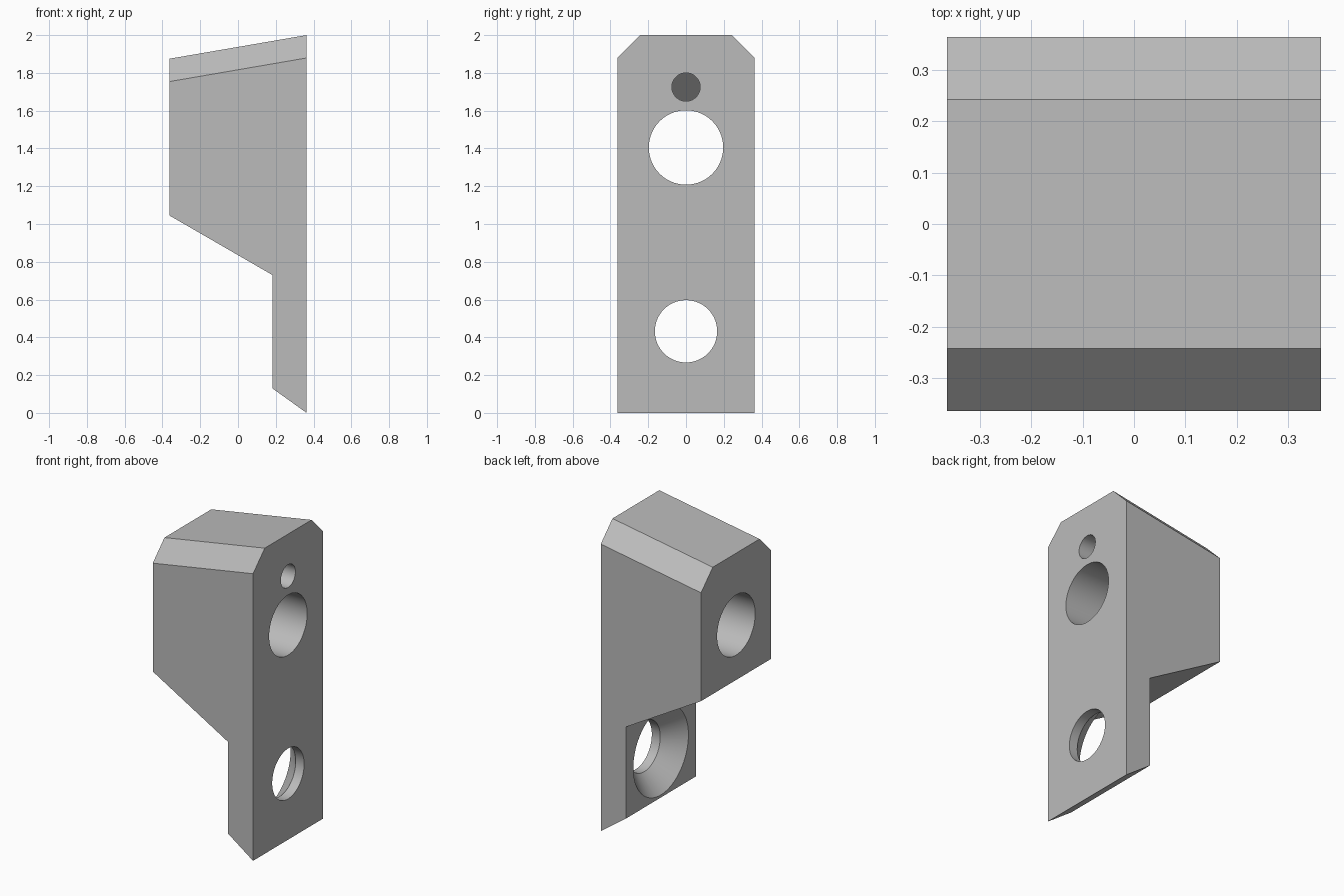
import bpy, bmesh
from math import cos, sin, tau, radians

if "Cube" in bpy.data.objects:
    bpy.data.objects.remove(bpy.data.objects["Cube"])

HALF = 0.363       # half of the block's width and depth
CHAMFER = 0.121    # size of the bevels along the roof

grey = bpy.data.materials.new("plain grey")
grey.use_nodes = True
colour = (0.5, 0.5, 0.5, 1)
grey.diffuse_color = colour
grey.node_tree.nodes["Principled BSDF"].inputs["Base Color"].default_value = colour


def loft(name, sections):
    """Join equal-length point rings into a closed solid."""
    bm = bmesh.new()
    rings = [[bm.verts.new(p) for p in s] for s in sections]
    for a, b in zip(rings, rings[1:]):
        for i in range(len(a)):
            j = (i + 1) % len(a)
            bm.faces.new((a[i], a[j], b[j], b[i]))
    bm.faces.new(rings[0])
    bm.faces.new(rings[-1])
    bmesh.ops.recalc_face_normals(bm, faces=bm.faces)
    bmesh.ops.dissolve_limit(bm, angle_limit=radians(0.5), verts=bm.verts, edges=bm.edges)
    mesh = bpy.data.meshes.new(name)
    bm.to_mesh(mesh)
    bm.free()
    mesh.materials.append(grey)
    obj = bpy.data.objects.new(name, mesh)
    bpy.context.collection.objects.link(obj)
    return obj


def bore(name, z, steps, end_slope=0, sides=64):
    """Round cutter along x; each step is (x, radius), the first end may slope."""
    sections = []
    for k, (x, r) in enumerate(steps):
        slope = end_slope if k == 0 else 0
        angles = [tau * i / sides for i in range(sides)]
        sections.append([(x + slope * r * sin(a), r * cos(a), z + r * sin(a)) for a in angles])
    return loft(name, sections)


# Block: side profile carried through y, with the roof lowered at both ends
def profile(y, drop):
    outline = [(-HALF, 1.875 - drop), (HALF, 2 - drop), (HALF, 0),
               (0.182, 0.13), (0.182, 0.73), (-HALF, 1.045)]
    return [(x, y, z) for x, z in outline]


inner = HALF - CHAMFER
block = loft("bracket_block", [profile(-HALF, CHAMFER), profile(-inner, 0),
                               profile(inner, 0), profile(HALF, CHAMFER)])

# Holes: upper through hole, countersunk lower hole, blind pin hole
cutters = [
    bore("upper_hole", 1.405, [(-0.5, 0.197), (0.5, 0.197)]),
    bore("countersunk_hole", 0.432, [(0.172, 0.295), (0.302, 0.165), (0.5, 0.165)]),
    bore("pin_hole", 1.725, [(-0.1, 0.075), (0.5, 0.075)], end_slope=1),
]
bpy.context.view_layer.objects.active = block
for cutter in cutters:
    cutter.hide_render = True
    cut = block.modifiers.new(cutter.name, "BOOLEAN")
    cut.operation = "DIFFERENCE"
    cut.solver = "EXACT"
    cut.object = cutter
    bpy.ops.object.modifier_apply(modifier=cut.name)
    bpy.data.objects.remove(cutter)

# Smooth bores, crisp edges
bpy.ops.object.select_all(action="DESELECT")
block.select_set(True)
bpy.ops.object.shade_smooth_by_angle(angle=radians(20))
